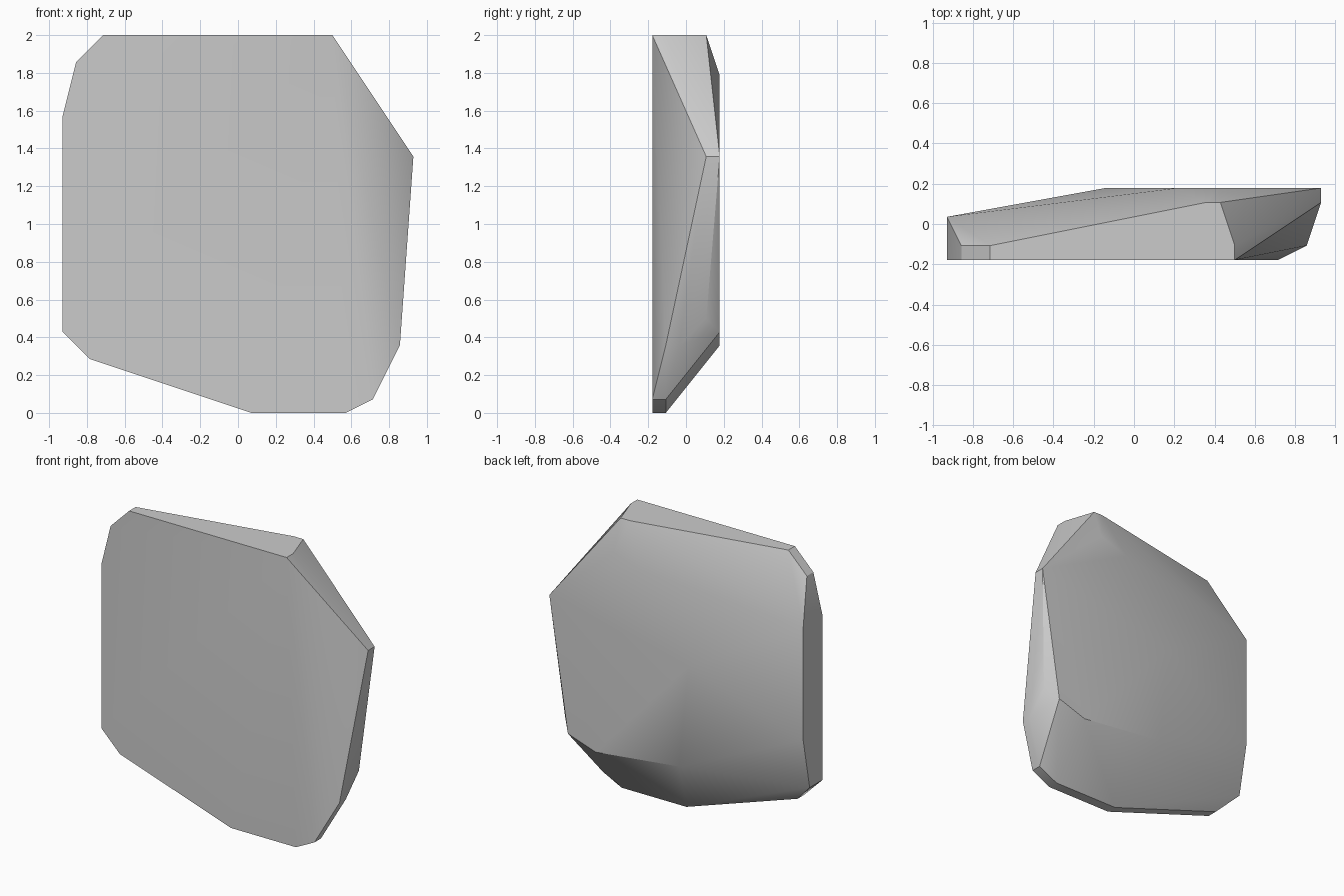
import bpy
import bmesh
import math

default_cube = bpy.data.objects.get("Cube")
if default_cube:
    bpy.data.objects.remove(default_cube, do_unlink=True)

# Stone grey
grey = bpy.data.materials.new("stone_grey")
grey.use_nodes = True
colour = (0.6, 0.6, 0.6, 1)
grey.diffuse_color = colour
grey.node_tree.nodes["Principled BSDF"].inputs["Base Color"].default_value = colour

# Corner points of the chipped slab as (x, z), one outline per depth layer,
# listed from the flat front to the rounded back, in grid steps
GRID = 1 / 14
front_outline = [(-10, 28), (-12, 26), (-13, 22), (-13, 6), (-11, 4),
                 (1, 0), (8, 0), (10, 1), (7, 28)]
rim_outline = [(-10, 28), (-12, 26), (7, 28), (12, 5), (10, 1),
               (8, 0), (1, 0), (-11, 4)]
lower_shoulders = [(-13, 6), (12, 5)]
side_edge = [(-13, 22), (-13, 11)]
upper_shoulders = [(5, 28), (6, 28), (13, 19), (12, 7)]
back_outline = [(6, 25), (3, 24), (-2, 16), (-1, 6), (8, 5), (11, 6), (13, 19)]
layers = [front_outline, rim_outline, lower_shoulders,
          side_edge, upper_shoulders, back_outline]

# Wrap the layers in one convex body
bm = bmesh.new()
middle = (len(layers) - 1) / 2
for depth, outline in enumerate(layers):
    for x, z in outline:
        bm.verts.new((x * GRID, (depth - middle) * GRID, z * GRID))
hull = bmesh.ops.convex_hull(bm, input=bm.verts[:])
inside = {v for v in hull["geom_interior"] + hull["geom_unused"]
          if isinstance(v, bmesh.types.BMVert)}
bmesh.ops.delete(bm, geom=list(inside), context="VERTS")

# Merge coplanar triangles into clean flat facets
bmesh.ops.dissolve_limit(bm, angle_limit=math.radians(0.5),
                         verts=bm.verts[:], edges=bm.edges[:])
bmesh.ops.recalc_face_normals(bm, faces=bm.faces[:])

mesh = bpy.data.meshes.new("stone_slab")
bm.to_mesh(mesh)
bm.free()
mesh.materials.append(grey)
slab = bpy.data.objects.new("stone_slab", mesh)
bpy.context.collection.objects.link(slab)

# Soft shading across shallow facets, crisp at the strong edges
bpy.ops.object.select_all(action="DESELECT")
slab.select_set(True)
bpy.context.view_layer.objects.active = slab
bpy.ops.object.shade_smooth_by_angle(angle=math.radians(30))
